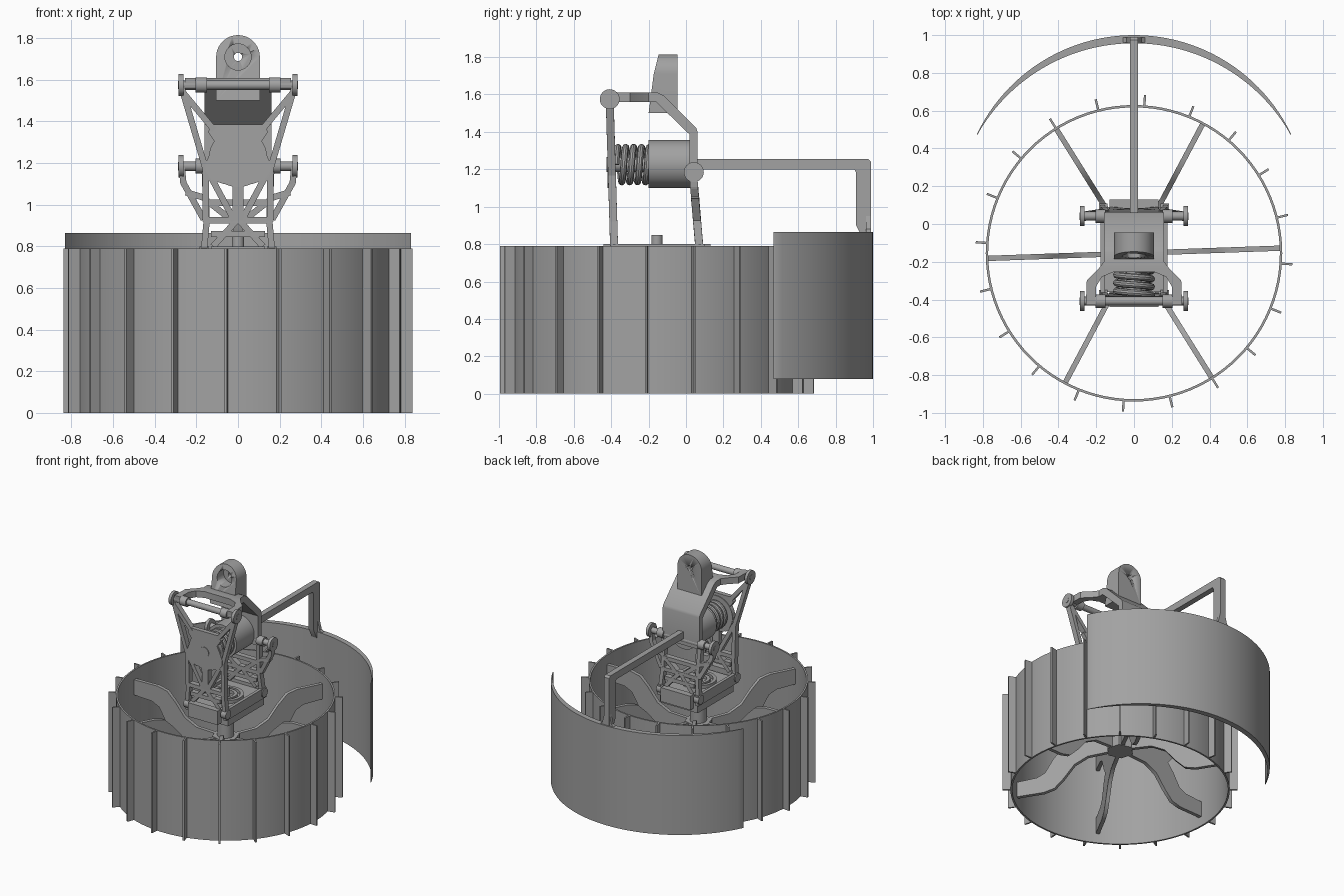
import bpy, bmesh, math
from math import sin, cos, pi, radians
from mathutils import Vector as V

if "Cube" in bpy.data.objects:
    bpy.data.objects.remove(bpy.data.objects["Cube"])

grey = bpy.data.materials.new("plain grey")
grey.use_nodes = True
COLOUR = (0.36, 0.36, 0.36, 1)
grey.diffuse_color = COLOUR
grey.node_tree.nodes["Principled BSDF"].inputs["Base Color"].default_value = COLOUR

X, Y, Z = V((1, 0, 0)), V((0, 1, 0)), V((0, 0, 1))
HUB = V((0, -0.155, 0))


def finish(name, bm):
    bmesh.ops.recalc_face_normals(bm, faces=bm.faces[:])
    mesh = bpy.data.meshes.new(name)
    bm.to_mesh(mesh)
    bm.free()
    mesh.materials.append(grey)
    ob = bpy.data.objects.new(name, mesh)
    bpy.context.collection.objects.link(ob)
    bpy.ops.object.select_all(action='DESELECT')
    ob.select_set(True)
    bpy.context.view_layer.objects.active = ob
    bpy.ops.object.shade_smooth_by_angle(angle=radians(35))
    return ob


def add_prism(bm, pts, u, v, start, depth):
    """Extrude a flat outline drawn along axes u, v by the vector depth."""
    face = bm.faces.new([bm.verts.new(start + u * a + v * b) for a, b in pts])
    ext = bmesh.ops.extrude_face_region(bm, geom=[face])
    bmesh.ops.translate(bm, vec=depth, verts=[g for g in ext["geom"] if isinstance(g, bmesh.types.BMVert)])


def prism(name, pts, u, v, start, depth):
    bm = bmesh.new()
    add_prism(bm, pts, u, v, V(start), depth)
    return finish(name, bm)


def circle(r, n=32, start=0, sweep=2 * pi):
    return [(r * cos(start + sweep * i / n), r * sin(start + sweep * i / n)) for i in range(n)]


def rod(name, a, b, r, n=32):
    a, b = V(a), V(b)
    u = (b - a).orthogonal().normalized()
    return prism(name, circle(r, n), u, (b - a).normalized().cross(u), a, b - a)


def box(name, lo, hi):
    lo, hi = V(lo), V(hi)
    d = hi - lo
    return prism(name, [(0, 0), (d.x, 0), (d.x, d.y), (0, d.y)], X, Y, lo, Z * d.z)


def lathe(name, profile, centre, n=96):
    bm = bmesh.new()
    rings = [[bm.verts.new(V(centre) + V((r * cos(2 * pi * i / n), r * sin(2 * pi * i / n), z)))
              for i in range(n)] for r, z in profile]
    for k, ring in enumerate(rings):
        nxt = rings[(k + 1) % len(rings)]
        for i in range(n):
            j = (i + 1) % n
            bm.faces.new((ring[i], ring[j], nxt[j], nxt[i]))
    return finish(name, bm)


def truss(name, bars, lean, width=0.03, depth=0.042):
    """Flat bars joined in a leaning frame, mirrored across x."""
    bm = bmesh.new()
    for x0, z0, x1, z1 in bars:
        for s in (1, -1):
            a, b = V((s * x0, lean(z0), z0)), V((s * x1, lean(z1), z1))
            d = (b - a).normalized()
            side = d.cross(Y).normalized() * (width / 2)
            c = [a - side, b - side, b + side, a + side]
            face = bm.faces.new([bm.verts.new(p - Y * depth / 2) for p in c])
            ext = bmesh.ops.extrude_face_region(bm, geom=[face])
            bmesh.ops.translate(bm, vec=Y * depth, verts=[g for g in ext["geom"] if isinstance(g, bmesh.types.BMVert)])
    return finish(name, bm)


def cut(ob, cutters):
    for c in cutters:
        c.hide_render = True
        m = ob.modifiers.new("cut", 'BOOLEAN')
        m.object, m.operation, m.solver = c, 'DIFFERENCE', 'EXACT'
        bpy.context.view_layer.objects.active = ob
        bpy.ops.object.modifier_apply(modifier=m.name)
        bpy.data.objects.remove(c)


# Wheel rim with its treads
lathe("wheel_rim", [(0.785, 0), (0.785, 0.79), (0.772, 0.79), (0.772, 0)], HUB)
bm = bmesh.new()
for i in range(20):
    a = radians(-4 + 18 * i)
    d, t = V((cos(a), sin(a), 0)), V((-sin(a), cos(a), 0))
    add_prism(bm, [(0.78, -0.006), (0.84, -0.006), (0.84, 0.006), (0.78, 0.006)], d, t, HUB, Z * 0.79)
finish("wheel_treads", bm)

# Forked spokes: the upper half outline is mirrored about the hub height
upper = [(0.05, 0.07), (0.24, 0.08), (0.34, 0.13), (0.42, 0.23), (0.49, 0.3), (0.57, 0.32), (0.776, 0.32),
         (0.776, 0.2), (0.62, 0.19), (0.56, 0.16), (0.5, 0.06), (0.45, 0.0)]
outline = upper + [(r, -z) for r, z in upper[-2::-1]]
bm = bmesh.new()
for i in range(6):
    a = radians(2 + 60 * i)
    d, t = V((cos(a), sin(a), 0)), V((-sin(a), cos(a), 0))
    add_prism(bm, outline, d, Z, HUB + Z * 0.395 - t * 0.014, t * 0.028)
finish("wheel_spokes", bm)
rod("wheel_hub", HUB + Z * 0.32, HUB + Z * 0.47, 0.1, 6)
rod("wheel_axle", HUB + Z * 0.45, HUB + Z * 0.68, 0.06)

# Crescent fender on its bent arm
def arc(R, cy, half, n=48):
    return [(R * sin(half * (2 * i / n - 1)), cy + R * cos(half * (2 * i / n - 1))) for i in range(n + 1)]

fender = arc(0.922, 0.078, math.asin(0.832 / 0.922)) + arc(0.952, 0.005, math.asin(0.832 / 0.952))[::-1]
prism("fender", fender, X, Y, (0, 0, 0.08), Z * 0.785)
arm = [(0.04, 1.2), (0.9, 1.2), (0.91, 1.18), (0.91, 0.9), (0.95, 0.82), (0.99, 0.82), (0.99, 1.24), (0.975, 1.255), (0.04, 1.255)]
prism("fender_arm", arm, Y, Z, (-0.022, 0, 0), X * 0.044)
prism("fender_bracket", [(-0.09, 0.84), (0.09, 0.84), (0.04, 0.88), (0.022, 0.95), (-0.022, 0.95), (-0.04, 0.88)],
      X, Z, (0, 0.962, 0), Y * 0.026)

# Steering base with ring bearing
box("base_body", (-0.165, -0.36, 0.66), (0.165, 0.09, 0.775))
for y in (-0.44, 0.08):
    box("base_end_plate", (-0.13, y, 0.69), (0.13, y + 0.05, 0.8))
for s in (-1, 1):
    box("base_side_rail", (s * 0.165 - 0.012, -0.4, 0.72), (s * 0.165 + 0.012, 0.1, 0.8))
for r in (0.13, 0.085):
    lathe("bearing_ring", [(r, 0.77), (r, 0.8), (r - 0.025, 0.8), (r - 0.025, 0.77)], HUB, 40)
rod("steering_post", HUB + Z * 0.77, HUB + Z * 0.85, 0.03)

# Leaning truss legs, front and rear
def front_lean(z):
    return -0.408 + (1.57 - z) * 0.03

def rear_lean(z):
    return 0.037 + (1.185 - z) * 0.085

lower = [(0.155, 1.18, 0.155, 0.92), (0.15, 1.17, 0.01, 0.91), (0, 0.925, 0.16, 0.925),
         (0.15, 0.93, 0.165, 0.76), (0.13, 0.86, 0, 0.86), (0.01, 0.92, 0.12, 0.8)]
truss("front_leg", lower + [(0.27, 1.56, 0.155, 1.17), (0.265, 1.54, 0.115, 1.36), (0.012, 1.1, 0.012, 0.92)], front_lean)
truss("rear_leg", [(0.27, 1.18, 0.262, 1.1), (0.265, 1.11, 0.165, 0.93), (0.25, 1.06, 0.15, 1.03), (0.16, 1.01, 0, 1.01),
                   (0.16, 1.17, 0.15, 0.92), (0.15, 1.02, 0.01, 0.91)] + lower[2:], rear_lean)
for name, lean in (("front", front_lean), ("rear", rear_lean)):
    for s in (-1, 1):
        y = lean(0.76)
        rod(name + "_foot_joint", (s * 0.14, y, 0.765), (s * 0.185, y, 0.765), 0.035)

# Spring seat plate on the front leg
seat = [(-0.155, 1.16), (-0.13, 1.12), (-0.07, 1.1), (0.07, 1.1), (0.13, 1.12), (0.155, 1.16), (0.155, 1.2),
        (0.13, 1.26), (0.11, 1.3), (0.145, 1.35), (0.12, 1.385), (-0.12, 1.385), (-0.145, 1.35), (-0.11, 1.3),
        (-0.13, 1.26), (-0.155, 1.2)]
prism("spring_seat_plate", seat, X, Z, (0, -0.42, 0), Y * 0.035)
rod("spring_seat_disc", (0, -0.415, 1.225), (0, -0.38, 1.225), 0.14, 48)
rod("spring_guide", (0, -0.425, 1.225), (0, -0.15, 1.225), 0.04)

# Coil spring and its housing
curve = bpy.data.curves.new("spring_path", 'CURVE')
curve.dimensions, curve.bevel_depth, curve.bevel_resolution = '3D', 0.018, 3
curve.use_fill_caps = True
sp = curve.splines.new('POLY')
N, TURNS = 120, 4.5
sp.points.add(N)
for i, p in enumerate(sp.points):
    a = 2 * pi * TURNS * i / N
    p.co = (0.093 * cos(a), -0.375 + 0.19 * i / N, 1.225 + 0.093 * sin(a), 1)
path = bpy.data.objects.new("spring_path", curve)
bpy.context.collection.objects.link(path)
mesh = bpy.data.meshes.new_from_object(path.evaluated_get(bpy.context.evaluated_depsgraph_get()))
bpy.data.objects.remove(path)
bm = bmesh.new()
bm.from_mesh(mesh)
finish("spring", bm)
rod("spring_housing", (0, -0.2, 1.228), (0, 0.03, 1.228), 0.128, 48)

# Upper link: bent plate, fork and rear lugs
bent = [(-0.24, 1.61), (-0.15, 1.61), (-0.12, 1.595), (0.055, 1.42), (0.062, 1.4), (0.062, 1.15), (0.02, 1.15),
        (0.02, 1.385), (-0.16, 1.56), (-0.24, 1.56)]
prism("upper_link_plate", bent, Y, Z, (-0.16, 0, 0), X * 0.32)
half = [(0.16, -0.2), (0.19, -0.24), (0.25, -0.3), (0.255, -0.43), (0.205, -0.43), (0.2, -0.33), (0.17, -0.28), (0.11, -0.255)]
prism("upper_link_fork", half + [(-x, y) for x, y in half[::-1]], X, Y, (0, 0, 1.56), Z * 0.05)

# Hinge pins with round end caps
for name, y, z in (("front", -0.408, 1.575), ("rear", 0.042, 1.185)):
    rod(name + "_pin", (-0.28, y, z), (0.28, y, z), 0.023)
    for s in (-1, 1):
        rod(name + "_cap", (s * 0.262, y, z), (s * 0.285, y, z), 0.053)
        rod(name + "_pin_tip", (s * 0.28, y, z), (s * 0.288, y, z), 0.02)
        rod(name + "_collar", (s * 0.15, y, z), (s * 0.205, y, z), 0.036)

# Mounting lug with rounded top, recess and hole
lug_pts = [(-0.105, 1.5), (0.105, 1.5)] + [(x, 1.71 + z) for x, z in circle(0.105, 24, 0, pi)] + [(-0.105, 1.71)]
lug = prism("mounting_lug", lug_pts, X, Z, (0, -0.2, 0), Y * 0.155)
for v in lug.data.vertices:
    if v.co.y < -0.1:
        v.co.y += max(0, v.co.z - 1.6) * 0.25
cut(lug, [rod("recess_cutter", (0, -0.3, 1.71), (0, -0.09, 1.71), 0.063),
          rod("hole_cutter", (0, -0.3, 1.71), (0, 0.1, 1.71), 0.02)])
